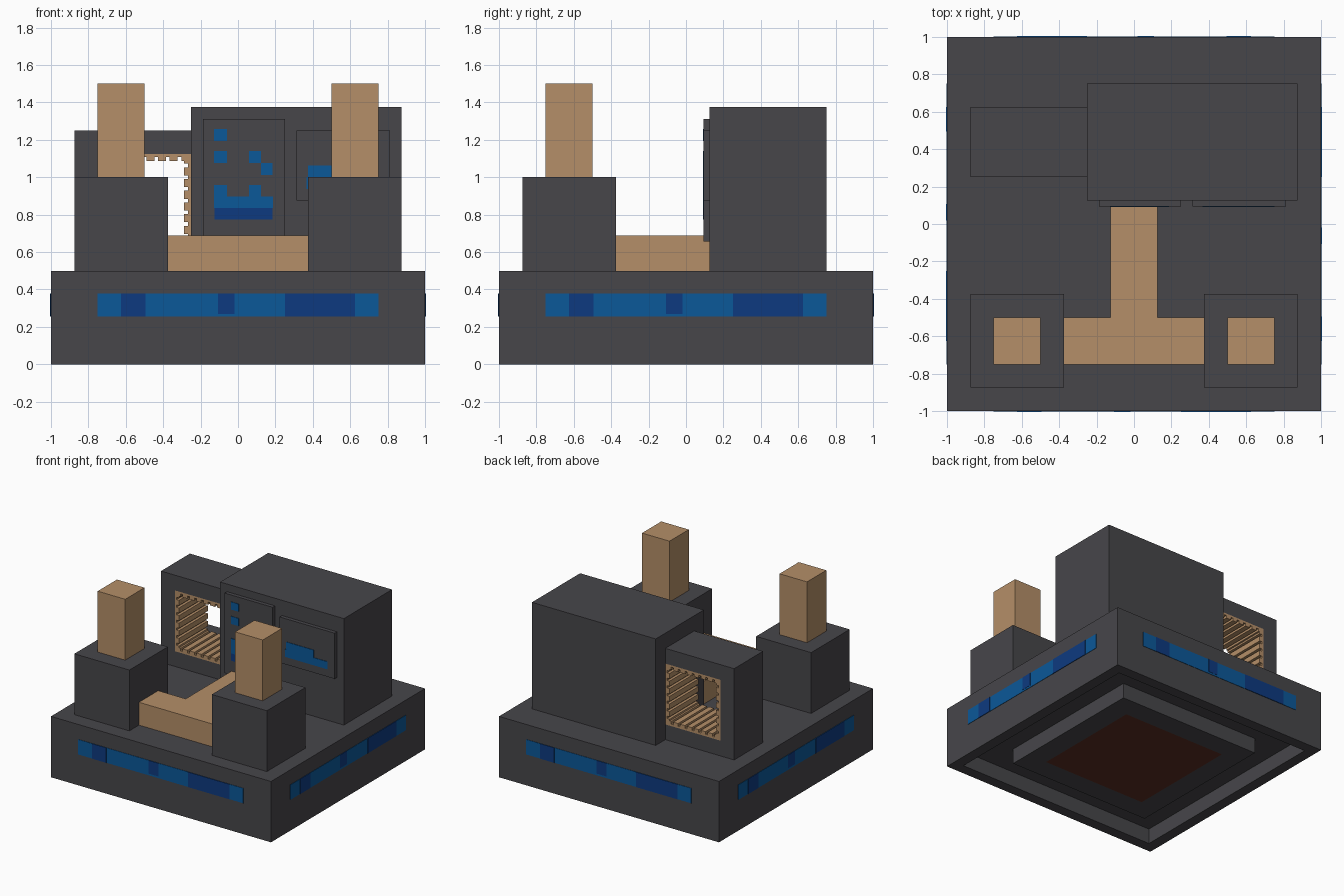
import bpy, bmesh, math
from mathutils import Matrix

cube = bpy.data.objects.get("Cube")
if cube:
    bpy.data.objects.remove(cube, do_unlink=True)


def material(name, rgb):
    lin = [((c / 255 + 0.055) / 1.055) ** 2.4 for c in rgb] + [1.0]
    m = bpy.data.materials.new(name)
    m.use_nodes = True
    m.diffuse_color = lin
    m.node_tree.nodes["Principled BSDF"].inputs["Base Color"].default_value = lin
    return m


GREY = material("charcoal metal", (71, 70, 74))
TAN = material("tan copper", (181, 143, 104))
BLUE = material("bright blue", (11, 88, 153))
NAVY = material("deep blue", (13, 58, 128))
RUST = material("dark rust", (92, 46, 34))


def add_box(bm, x, y, z):
    """Add a box given its (low, high) range on each axis."""
    size = Matrix.Diagonal((x[1] - x[0], y[1] - y[0], z[1] - z[0], 1))
    mid = Matrix.Translation((sum(x) / 2, sum(y) / 2, sum(z) / 2))
    bmesh.ops.create_cube(bm, size=1, matrix=mid @ size)


def finish(name, bm, *mats):
    mesh = bpy.data.meshes.new(name)
    bm.to_mesh(mesh)
    bm.free()
    for m in mats:
        mesh.materials.append(m)
    obj = bpy.data.objects.new(name, mesh)
    bpy.context.collection.objects.link(obj)
    return obj


def boxes(name, mat, *ranges):
    bm = bmesh.new()
    for r in ranges:
        add_box(bm, *r)
    return finish(name, bm, mat)


# Base block with a sunken ring and a rust plate underneath
bm = bmesh.new()
add_box(bm, (-1, 1), (-1, 1), (0, 0.5))
bm.normal_update()
bottom = [f for f in bm.faces if f.normal.z < -0.5]
bmesh.ops.inset_region(bm, faces=bottom, thickness=0.125)
ring = bmesh.ops.inset_region(bm, faces=bottom, thickness=0.375)["faces"]
bmesh.ops.inset_region(bm, faces=bottom, thickness=0.25)
bottom[0].material_index = 1
raised = bmesh.ops.extrude_face_region(bm, geom=ring)["geom"]
bmesh.ops.translate(bm, vec=(0, 0, 0.125),
                    verts=[v for v in raised if isinstance(v, bmesh.types.BMVert)])
bmesh.ops.delete(bm, geom=[f for f in ring if f.is_valid], context='FACES')
bmesh.ops.recalc_face_normals(bm, faces=bm.faces[:])
finish("base", bm, GREY, RUST)

# Light strips on all four sides of the base
for i, side in enumerate(("front", "left", "back", "right")):
    strip = boxes(side + "_strip", BLUE, ((-0.75, 0.75), (-1.003, -1), (0.255, 0.378)))
    marks = boxes(side + "_strip_marks", NAVY,
                  ((-0.625, -0.495), (-1.005, -1), (0.255, 0.378)),
                  ((-0.108, -0.02), (-1.005, -1), (0.27, 0.378)),
                  ((0.25, 0.625), (-1.005, -1), (0.255, 0.378)))
    for obj in (strip, marks):
        obj.rotation_euler.z = i * math.pi / 2

# Front pedestals and posts
for side, s in (("left", 1), ("right", -1)):
    px, qx = sorted((s * 0.375, s * 0.875)), sorted((s * 0.5, s * 0.75))
    boxes(side + "_pedestal", GREY, (px, (-0.875, -0.375), (0.5, 1)))
    boxes(side + "_post", TAN, (qx, (-0.75, -0.5), (1, 1.5)))

# T-shaped conduit on the deck
boxes("conduit", TAN,
      ((-0.375, 0.375), (-0.75, -0.5), (0.5, 0.6875)),
      ((-0.125, 0.125), (-0.5, 0.125), (0.5, 0.6875)))

# Main cabinet with two raised panels
boxes("cabinet", GREY, ((-0.25, 0.875), (0.125, 0.75), (0.5, 1.375)))
boxes("tall_panel", GREY, ((-0.1875, 0.25), (0.094, 0.125), (0.656, 1.3125)))
boxes("wide_panel", GREY, ((0.3125, 0.8125), (0.094, 0.125), (0.875, 1.25)))

# Panel displays made of small square plates
FACE = (0.09, 0.094)
P = 0.0625
boxes("tall_display", BLUE,
      *[((x, x + w), FACE, (z, z + P)) for x, z, w in (
          (-0.128, 1.195, 0.07), (-0.128, 1.077, 0.07), (0.06, 1.077, P),
          (0.122, 1.013, P), (-0.128, 0.895, 0.07), (0.06, 0.895, P),
          (-0.128, 0.835, 0.315))])
boxes("tall_display_shade", NAVY, ((-0.125, 0.185), FACE, (0.775, 0.835)))
boxes("wide_display", BLUE,
      ((0.365, 0.75), FACE, (0.9375, 1)),
      ((0.375, 0.625), FACE, (1, 1.0625)))

# Open coil housing beside the cabinet
DEPTH = (0.25, 0.625)
boxes("coil_housing", GREY,
      ((-0.875, -0.75), DEPTH, (0.5, 1.25)),
      ((-0.75, -0.25), DEPTH, (0.5, 0.625)),
      ((-0.75, -0.25), DEPTH, (1.125, 1.25)))

# Coil windings: a thin lining and slats around the opening
bm = bmesh.new()
LOW, HIGH, C = -0.25, 0.25, 0.016
for k in range(4):
    part = bmesh.new()
    add_box(part, (LOW, HIGH), DEPTH, (LOW, LOW + C))
    for n in range(8):
        x = LOW + 0.01 + n * P
        add_box(part, (x, x + 0.043), DEPTH, (LOW, LOW + 0.038))
    part.transform(Matrix.Translation((-0.5, 0, 0.875)) @ Matrix.Rotation(k * math.pi / 2, 4, 'Y'))
    tmp = bpy.data.meshes.new("winding")
    part.to_mesh(tmp)
    part.free()
    bm.from_mesh(tmp)
    bpy.data.meshes.remove(tmp)
finish("coil_windings", bm, TAN)
